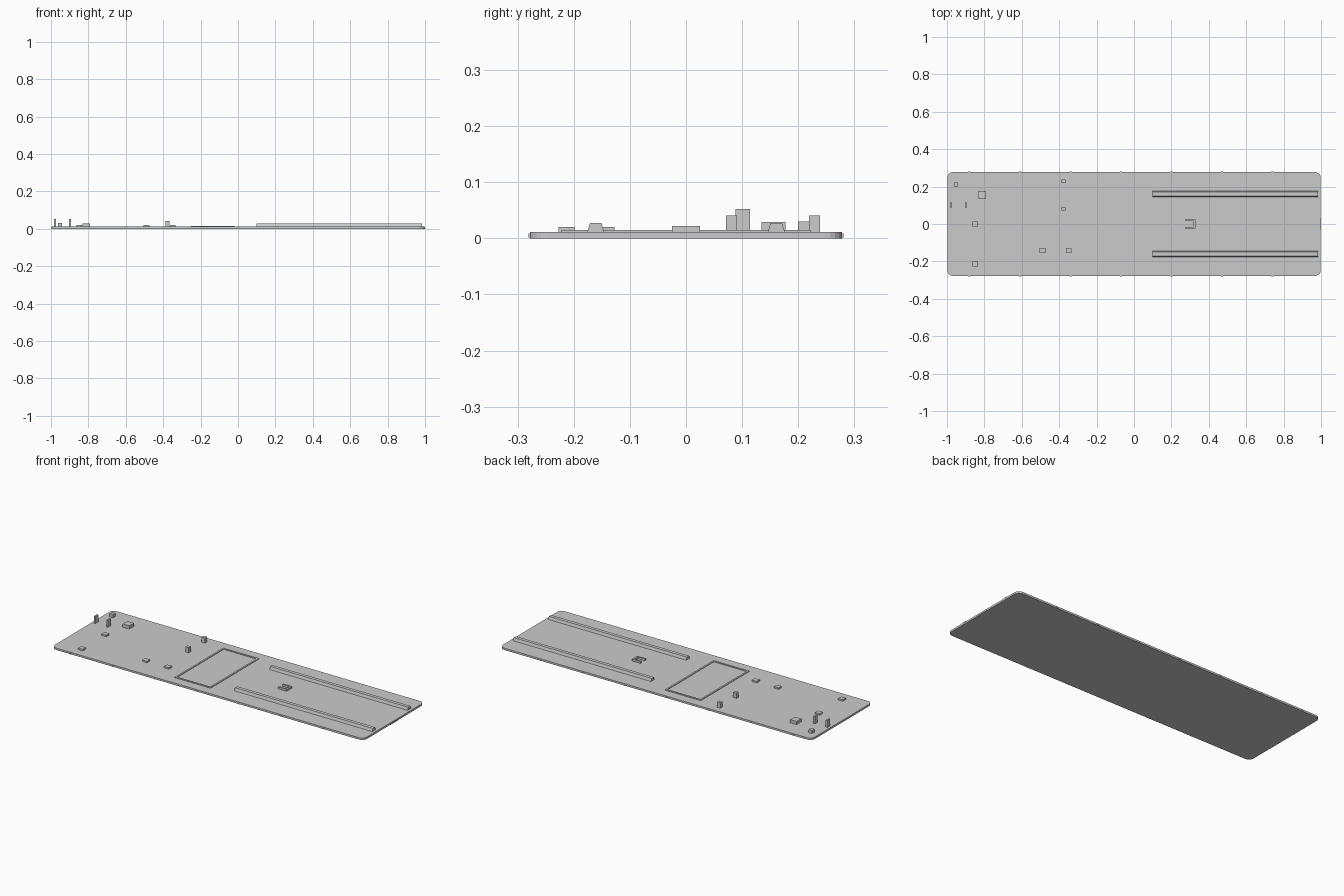
import bpy, bmesh
from mathutils import Vector

cube = bpy.data.objects.get("Cube")
if cube:
    bpy.data.objects.remove(cube, do_unlink=True)

grey = bpy.data.materials.new("plain grey")
grey.use_nodes = True
COLOUR = (0.6, 0.6, 0.6, 1)
grey.diffuse_color = COLOUR
grey.node_tree.nodes["Principled BSDF"].inputs["Base Color"].default_value = COLOUR

TOP = 0.011      # deck height
SINK = 0.002     # how far fittings sit into the deck


def finish(name, bm):
    bmesh.ops.recalc_face_normals(bm, faces=bm.faces)
    mesh = bpy.data.meshes.new(name)
    bm.to_mesh(mesh)
    bm.free()
    mesh.materials.append(grey)
    obj = bpy.data.objects.new(name, mesh)
    bpy.context.collection.objects.link(obj)
    return obj


def box(name, centre, size, top, bottom=TOP - SINK):
    bm = bmesh.new()
    bmesh.ops.create_cube(bm, size=1)
    bmesh.ops.scale(bm, vec=(*size, top - bottom), verts=bm.verts)
    bmesh.ops.translate(bm, vec=(*centre, (top + bottom) / 2), verts=bm.verts)
    return finish(name, bm)


def extrude(name, points, direction):
    bm = bmesh.new()
    face = bm.faces.new([bm.verts.new(p) for p in points])
    out = bmesh.ops.extrude_face_region(bm, geom=[face], use_keep_orig=True)
    moved = [v for v in out["geom"] if isinstance(v, bmesh.types.BMVert)]
    bmesh.ops.translate(bm, vec=direction, verts=moved)
    return finish(name, bm)


# Deck with rounded corners
deck = box("deck", (0, 0), (1.996, 0.556), TOP, 0)
bm = bmesh.new()
bm.from_mesh(deck.data)
upright = [e for e in bm.edges if abs((e.verts[0].co - e.verts[1].co).z) > TOP / 2]
bmesh.ops.bevel(bm, geom=upright, offset=0.03, segments=5, profile=0.5, affect='EDGES')
bm.to_mesh(deck.data)
bm.free()

# Small lugs along both long edges, and a wide one on the end
for side, label in ((-1, "front"), (1, "back")):
    for i in range(7):
        box(f"{label}_edge_lug", (-0.88 + 0.27 * i, side * 0.278), (0.01, 0.006), 0.009, 0.001)
box("end_lug", (0.997, 0), (0.006, 0.066), 0.007, 0)

# Tapered rails
for side, label in ((-1, "right"), (1, "left")):
    section = [(-0.016, TOP - SINK), (0.016, TOP - SINK), (0.010, 0.027), (-0.010, 0.027)]
    extrude(f"{label}_rail", [Vector((0.10, side * 0.161 + y, z)) for y, z in section],
            (0.883, 0, 0))

# Raised frame
for side in (-1, 1):
    box("frame_long_bar", (-0.135 + side * 0.11, 0), (0.01, 0.444), 0.0145)
    box("frame_short_bar", (-0.135, side * 0.217), (0.21, 0.01), 0.0145)

# Open bracket between the rails
bracket = [(0.273, -0.025), (0.329, -0.025), (0.329, 0.025), (0.273, 0.025),
           (0.273, 0.015), (0.319, 0.015), (0.319, -0.015), (0.273, -0.015)]
extrude("bracket", [Vector((x, y, TOP - SINK)) for x, y in bracket], (0, 0, 0.013))

# Low blocks
for x, y in ((-0.849, 0), (-0.849, -0.213), (-0.489, -0.141), (-0.349, -0.141)):
    box("low_block", (x, y), (0.03, 0.028), 0.02)

# Larger blocks, posts and upright blades
box("wide_block", (-0.811, 0.156), (0.042, 0.042), 0.0295)
box("corner_block", (-0.951, 0.211), (0.022, 0.022), 0.03)
for y in (0.081, 0.229):
    box("post", (-0.376, y), (0.022, 0.02), 0.041)
for x in (-0.979, -0.899):
    box("blade", (x, 0.101), (0.01, 0.026), 0.052)
